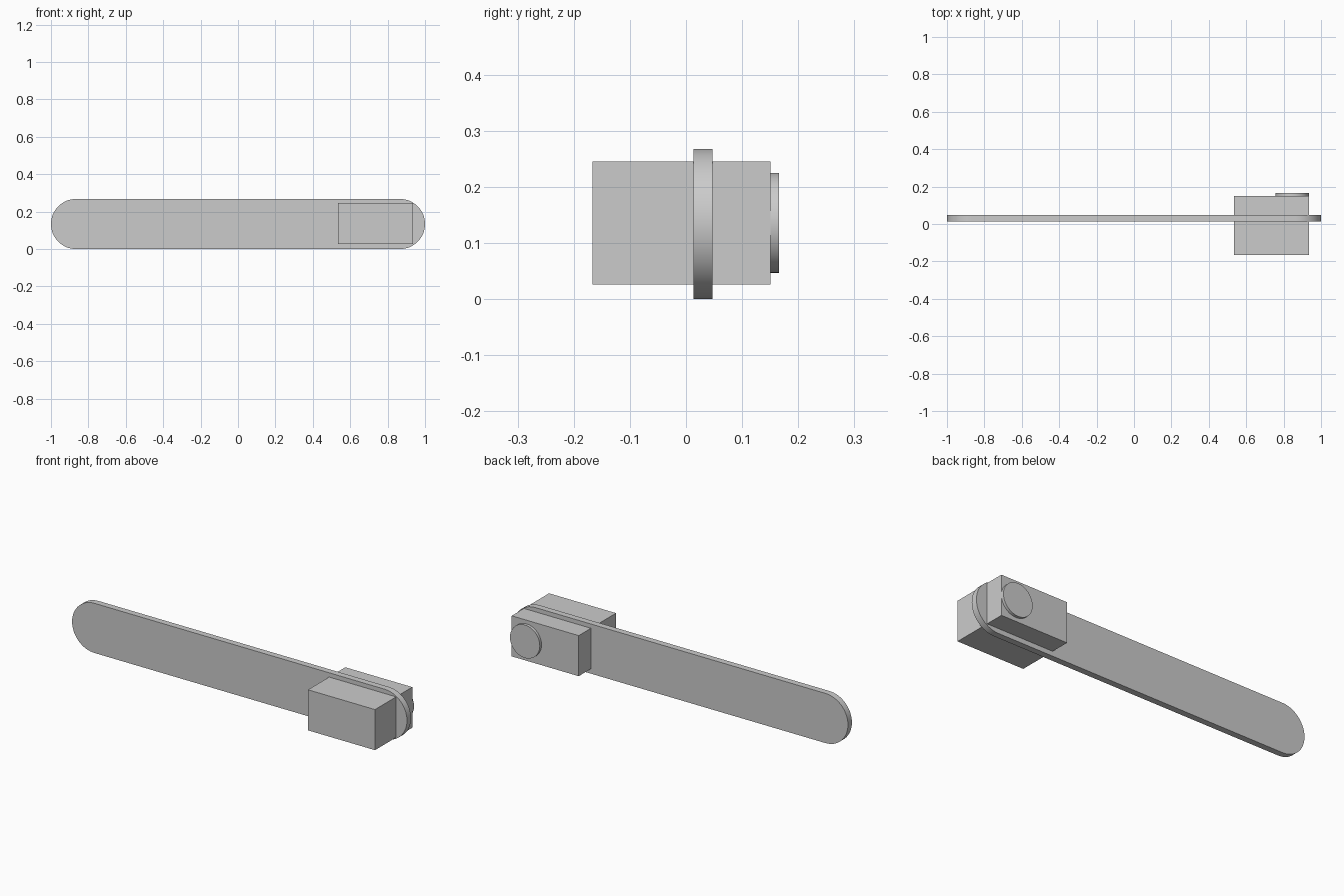
import bpy, bmesh, math

cube = bpy.data.objects.get("Cube")
if cube:
    bpy.data.objects.remove(cube, do_unlink=True)

# One plain grey for every part
grey = bpy.data.materials.new("plain_grey")
grey.use_nodes = True
grey.diffuse_color = (0.6, 0.6, 0.6, 1)
grey.node_tree.nodes["Principled BSDF"].inputs["Base Color"].default_value = (0.6, 0.6, 0.6, 1)


def extrude_profile(name, points, y_front, y_back):
    """Extrude a closed (x, z) profile along y."""
    bm = bmesh.new()
    face = bm.faces.new([bm.verts.new((x, y_front, z)) for x, z in points])
    result = bmesh.ops.extrude_face_region(bm, geom=[face])
    verts = [v for v in result["geom"] if isinstance(v, bmesh.types.BMVert)]
    bmesh.ops.translate(bm, verts=verts, vec=(0, y_back - y_front, 0))
    bmesh.ops.recalc_face_normals(bm, faces=bm.faces)
    mesh = bpy.data.meshes.new(name)
    bm.to_mesh(mesh)
    bm.free()
    mesh.materials.append(grey)
    obj = bpy.data.objects.new(name, mesh)
    bpy.context.collection.objects.link(obj)
    bpy.ops.object.select_all(action="DESELECT")
    obj.select_set(True)
    bpy.context.view_layer.objects.active = obj
    bpy.ops.object.shade_smooth_by_angle(angle=math.radians(30))
    return obj


def arc(cx, cz, radius, start, sweep, steps):
    return [(cx + radius * math.cos(start + sweep * i / steps),
             cz + radius * math.sin(start + sweep * i / steps))
            for i in range(steps + 1)]


# Long flat bar with rounded ends
R = 0.134
bar_profile = (arc(1 - R, R, R, -math.pi / 2, math.pi, 32)
               + arc(R - 1, R, R, math.pi / 2, math.pi, 32))
extrude_profile("bar", bar_profile, 0.013, 0.047)

# Block passing through one end of the bar
left, right, low, high = 0.535, 0.935, 0.026, 0.245
extrude_profile("block", [(left, low), (right, low), (right, high), (left, high)],
                -0.167, 0.151)

# Round button on the back of the block
extrude_profile("button", arc(0.846, 0.136, 0.089, 0, 2 * math.pi, 64)[:-1], 0.145, 0.166)
